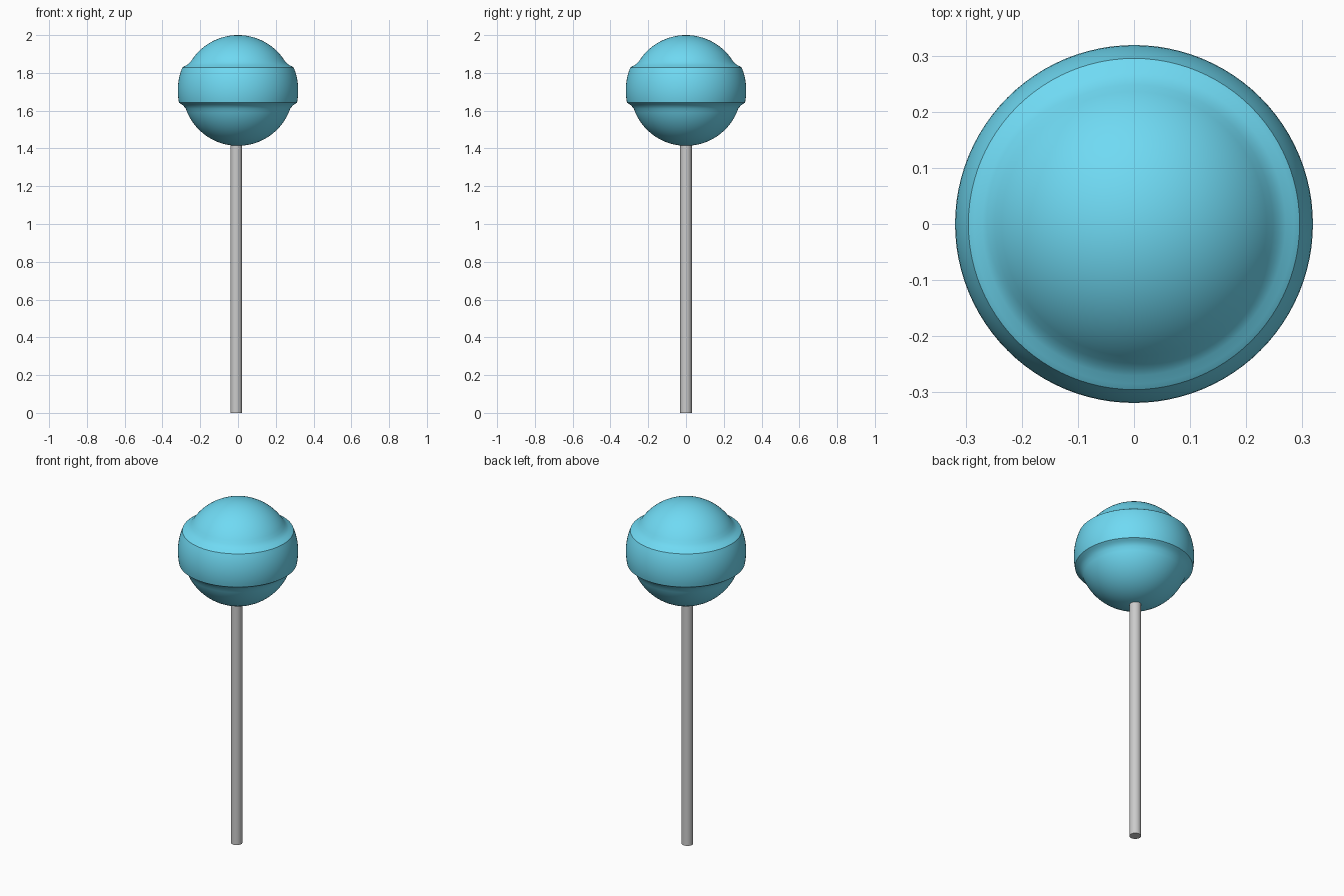
import bpy, bmesh
from math import cos, sin, pi, sqrt, asin, radians

if "Cube" in bpy.data.objects:
    bpy.data.objects.remove(bpy.data.objects["Cube"])

CZ, R_CORE, R_BAND = 1.707, 0.293, 0.319


def arc(radius, z0, z1, n):
    """Points (r, z) on a circle about the candy centre, from z0 to z1."""
    a0 = asin(max(-1, min(1, (z0 - CZ) / radius)))
    a1 = asin(max(-1, min(1, (z1 - CZ) / radius)))
    angles = [a0 + (a1 - a0) * i / n for i in range(n + 1)]
    return [(max(radius * cos(a), 0), CZ + radius * sin(a)) for a in angles]


def lathe(name, profile, steps):
    """Revolve an (r, z) profile around the z axis."""
    bm = bmesh.new()
    verts = [bm.verts.new((r, 0, z)) for r, z in profile]
    edges = [bm.edges.new(pair) for pair in zip(verts, verts[1:])]
    bmesh.ops.spin(bm, geom=verts + edges, cent=(0, 0, 0), axis=(0, 0, 1),
                   angle=2 * pi, steps=steps)
    bmesh.ops.remove_doubles(bm, verts=bm.verts[:], dist=1e-5)
    bmesh.ops.recalc_face_normals(bm, faces=bm.faces[:])
    mesh = bpy.data.meshes.new(name)
    bm.to_mesh(mesh)
    bm.free()
    obj = bpy.data.objects.new(name, mesh)
    bpy.context.collection.objects.link(obj)
    return obj


def smooth(obj):
    bpy.ops.object.select_all(action='DESELECT')
    obj.select_set(True)
    bpy.context.view_layer.objects.active = obj
    bpy.ops.object.shade_smooth_by_angle(angle=radians(30))


# Candy ball with a bulging band; short fillets blend the band into the ball
profile = arc(R_CORE, CZ - R_CORE, 1.611, 16)
profile += [(0.284, 1.620), (0.290, 1.627), (0.300, 1.634)]
profile += arc(R_BAND, 1.642, 1.828, 10)
profile += [(0.285, 1.835), (0.270, 1.842), (0.258, 1.852)]
profile += arc(R_CORE, 1.863, CZ + R_CORE, 14)
candy = lathe("candy", profile, 96)
blue = bpy.data.materials.new("candy_blue")
blue.diffuse_color = (0.16, 0.70, 0.90, 1)
blue.use_nodes = True
blue.node_tree.nodes["Principled BSDF"].inputs["Base Color"].default_value = blue.diffuse_color
candy.data.materials.append(blue)
smooth(candy)

# Stick, pushed a little way into the candy
stick = lathe("stick", [(0, 0), (0.031, 0), (0.031, 1.5), (0, 1.5)], 32)
stick.location.x = -0.009
smooth(stick)
